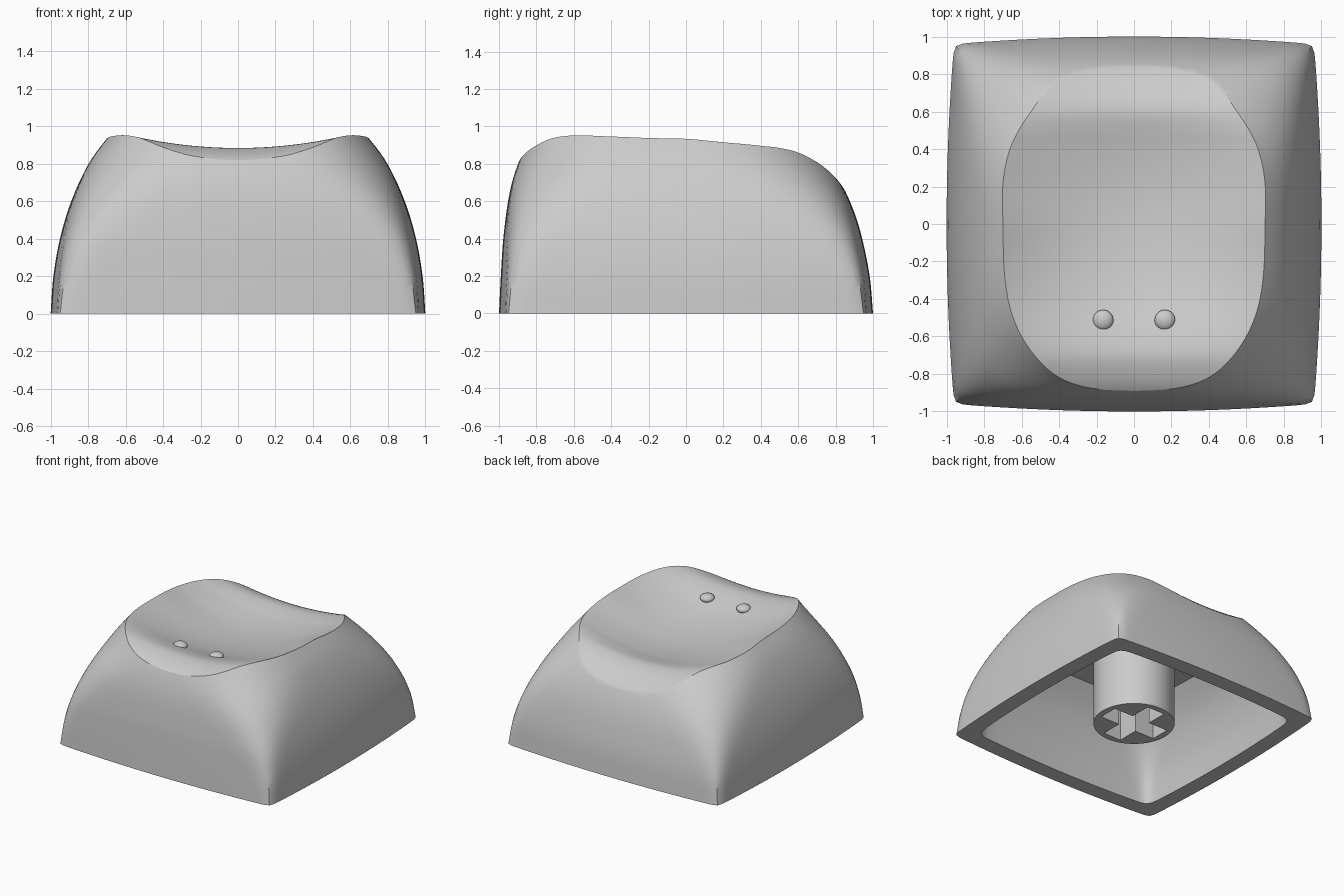
import bpy, bmesh, math

if "Cube" in bpy.data.objects:
    bpy.data.objects.remove(bpy.data.objects["Cube"])

grey = bpy.data.materials.new("plain grey")
grey.use_nodes = True
grey.diffuse_color = (0.6, 0.6, 0.6, 1)
grey.node_tree.nodes["Principled BSDF"].inputs["Base Color"].default_value = (0.6, 0.6, 0.6, 1)


def curve(points, t):
    """Smooth interpolation through (t, value) points, clamped at the ends."""
    t = min(max(t, points[0][0]), points[-1][0])
    n = len(points)
    i = next(k for k in range(n - 1) if t <= points[k + 1][0])

    def slope(k):
        a, b = points[max(k - 1, 0)], points[min(k + 1, n - 1)]
        return (b[1] - a[1]) / (b[0] - a[0])

    (t0, v0), (t1, v1) = points[i], points[i + 1]
    d = t1 - t0
    u = (t - t0) / d
    return (v0 * (1 + 2 * u) * (1 - u) ** 2 + v1 * u * u * (3 - 2 * u)
            + slope(i) * d * u * (1 - u) ** 2 - slope(i + 1) * d * u * u * (1 - u))


# Wall outlines as (height, distance from the centre)
SIDE = [(0, 1), (0.2, 0.985), (0.4, 0.95), (0.6, 0.89), (0.8, 0.797), (0.94, 0.695), (1.1, 0.55)]
FRONT = [(0, 1), (0.2, 0.99), (0.42, 0.975), (0.66, 0.94), (0.82, 0.89), (1.1, 0.76)]
BACK = [(0, 1), (0.2, 0.982), (0.4, 0.942), (0.54, 0.9), (0.67, 0.843), (0.8, 0.76), (1.1, 0.5)]
CAVITY = [(0, 0.87), (0.2, 0.845), (0.4, 0.785), (0.55, 0.71), (0.68, 0.61)]
# Corner roundness by height
ROUND = [(0, 0.018), (0.2, 0.038), (0.4, 0.08), (0.6, 0.155), (0.83, 0.275), (0.95, 0.3), (1.1, 0.31)]
# Scooped top: height along the middle, and how strongly it curls up sideways
MIDDLE = [(-1.2, 0.58), (-0.89, 0.82), (-0.8, 0.863), (-0.7, 0.884), (-0.6, 0.867), (-0.4, 0.805),
          (-0.2, 0.765), (0, 0.746), (0.2, 0.745), (0.4, 0.765), (0.5, 0.785), (0.6, 0.797),
          (0.7, 0.768), (0.8, 0.705), (0.85, 0.66), (1.2, 0.33)]
CURL = [(-1.2, 0.19), (-0.7, 0.2), (-0.6, 0.236), (-0.4, 0.312), (-0.2, 0.358), (0, 0.384),
        (0.2, 0.347), (0.4, 0.3), (0.5, 0.265), (0.6, 0.21), (0.7, 0.18), (1.2, 0.15)]


def dish(x, y):
    return curve(MIDDLE, y) + curve(CURL, y) * x * x


def finish(name, bm):
    bmesh.ops.recalc_face_normals(bm, faces=bm.faces)
    mesh = bpy.data.meshes.new(name)
    bm.to_mesh(mesh)
    bm.free()
    mesh.materials.append(grey)
    obj = bpy.data.objects.new(name, mesh)
    bpy.context.collection.objects.link(obj)
    return obj


def select(obj):
    bpy.ops.object.select_all(action="DESELECT")
    obj.select_set(True)
    bpy.context.view_layer.objects.active = obj


def cut(obj, cutter):
    cutter.hide_render = True
    mod = obj.modifiers.new("cut", "BOOLEAN")
    mod.operation = "DIFFERENCE"
    mod.solver = "EXACT"
    mod.object = cutter
    select(obj)
    bpy.ops.object.modifier_apply(modifier=mod.name)
    bpy.data.objects.remove(cutter)


def smooth(obj, degrees=30):
    select(obj)
    bpy.ops.object.shade_smooth_by_angle(angle=math.radians(degrees))


def loft(name, heights, side, front, back, softness=0.0, segments=256):
    """Bulged square sections that grow rounder with height."""
    bm = bmesh.new()
    rings = []
    for z in heights:
        p = 1 / (softness + curve(ROUND, z))
        w, f, b = (curve(c, z) for c in (side, front, back))
        mid, half = (b - f) / 2, (b + f) / 2
        ring = []
        for i in range(segments):
            a = math.tau * i / segments
            c, s = math.cos(a), math.sin(a)
            r = (abs(c) ** p + abs(s) ** p) ** (-1 / p)
            u, v = c * r, s * r
            ring.append(bm.verts.new((w * u * (1 - 0.04 * v * v),
                                      mid + half * v * (1 - 0.04 * u * u), z)))
        rings.append(ring)
    for low, high in zip(rings, rings[1:]):
        for i in range(segments):
            j = (i + 1) % segments
            bm.faces.new((low[i], low[j], high[j], high[i]))
    bm.faces.new(rings[0])
    bm.faces.new(rings[-1])
    return finish(name, bm)


def dish_cutter(n=90, size=1.2):
    """Solid block whose underside is the scooped top surface."""
    bm = bmesh.new()
    bmesh.ops.create_grid(bm, x_segments=n, y_segments=n, size=size)
    for v in bm.verts:
        v.co.z = dish(v.co.x, v.co.y)
    extruded = bmesh.ops.extrude_face_region(bm, geom=bm.faces[:], use_keep_orig=True)
    for v in extruded["geom"]:
        if isinstance(v, bmesh.types.BMVert):
            v.co.z = 1.6
    return finish("dish_cutter", bm)


def box(name, sx, sy, z0, z1):
    bm = bmesh.new()
    bmesh.ops.create_cube(bm, size=1)
    for v in bm.verts:
        v.co = (v.co.x * sx, v.co.y * sy, z0 if v.co.z < 0 else z1)
    return finish(name, bm)


# Cap shell: lofted body, scooped top, hollow underside
cap = loft("cap_shell", [1.1 * i / 32 for i in range(33)], SIDE, FRONT, BACK)
cut(cap, dish_cutter())
cut(cap, loft("cavity_cutter", [-0.1] + [0.68 * i / 14 for i in range(15)],
              CAVITY, CAVITY, CAVITY, softness=0.017))
smooth(cap)

# Stem: round post with a cross-shaped socket
bm = bmesh.new()
bmesh.ops.create_cone(bm, cap_ends=True, segments=64, radius1=0.305, radius2=0.305, depth=0.68)
bmesh.ops.translate(bm, verts=bm.verts, vec=(0, 0, 0.37))
stem = finish("stem", bm)
for sx, sy in ((0.51, 0.16), (0.16, 0.51)):
    cut(stem, box("slot_cutter", sx, sy, -0.1, 0.42))
smooth(stem)

# Two small touch bumps near the front of the scoop
for side, x in (("left", 0.165), ("right", -0.165)):
    bm = bmesh.new()
    bmesh.ops.create_uvsphere(bm, u_segments=32, v_segments=16, radius=0.055)
    for v in bm.verts:
        v.co = (v.co.x + x, v.co.y - 0.513, v.co.z * 0.6 + dish(x, -0.513))
    smooth(finish(side + "_bump", bm), 60)
